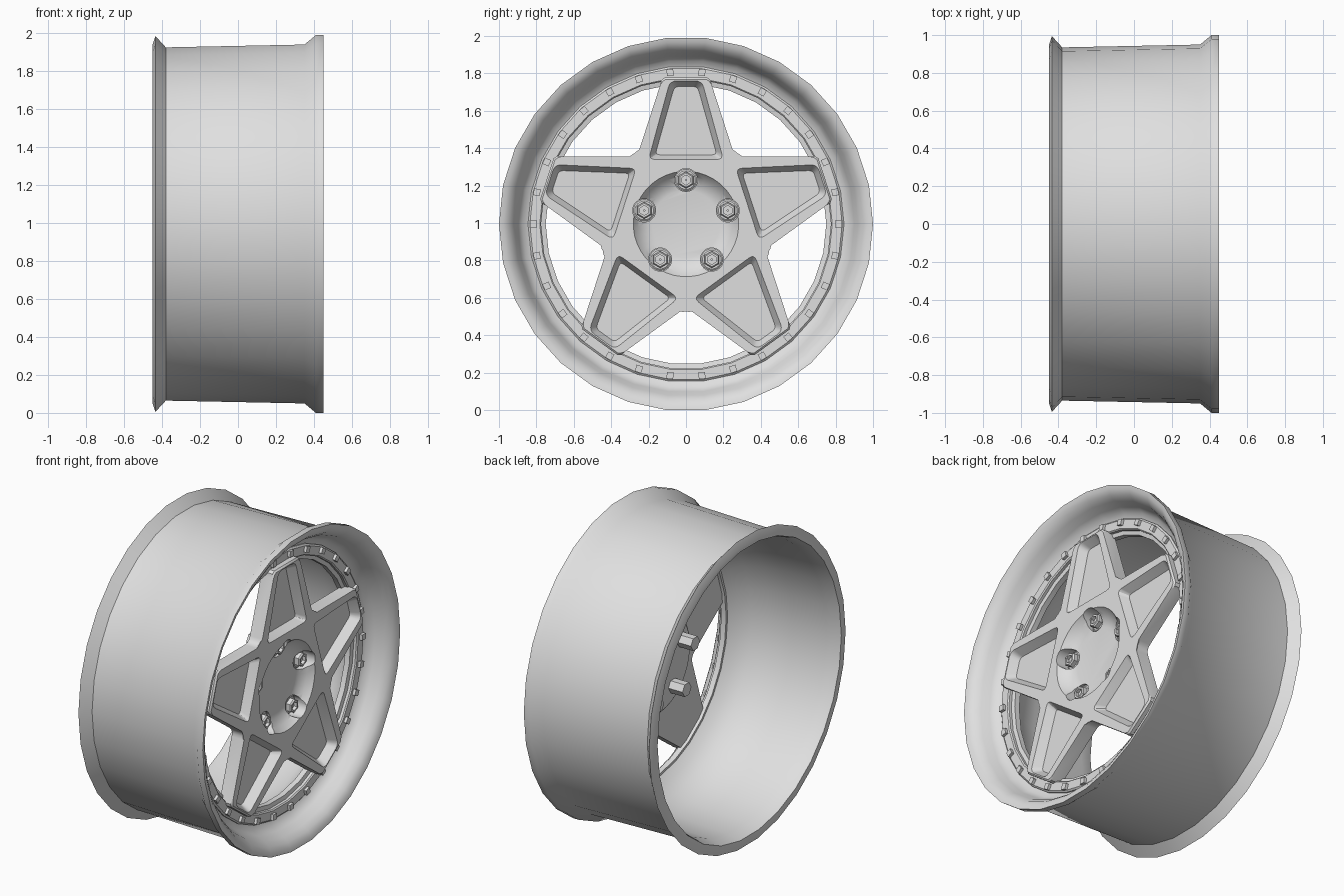
import bpy, bmesh
from math import sin, cos, pi, radians
from mathutils import Matrix, Vector

if "Cube" in bpy.data.objects:
    bpy.data.objects.remove(bpy.data.objects["Cube"])

SEG = 30            # sides of the rim
AXLE = cos(pi / SEG)  # axle height, rim resting on a flat side
FACE = 0.348        # front of the star
GREY = (0.74, 0.74, 0.74, 1)

metal = bpy.data.materials.new("light_grey_metal")
metal.use_nodes = True
metal.diffuse_color = GREY
metal.node_tree.nodes["Principled BSDF"].inputs["Base Color"].default_value = GREY


def polar(x, r, a):
    """Point around the axle; angle is measured from straight up."""
    return Vector((x, r * sin(a), AXLE + r * cos(a)))


def smooth(ob, angle=35):
    bpy.ops.object.select_all(action='DESELECT')
    ob.select_set(True)
    bpy.context.view_layer.objects.active = ob
    bpy.ops.object.shade_smooth_by_angle(angle=radians(angle))


def finish(bm, name, angle=35):
    bmesh.ops.recalc_face_normals(bm, faces=bm.faces)
    mesh = bpy.data.meshes.new(name)
    bm.to_mesh(mesh)
    bm.free()
    mesh.materials.append(metal)
    ob = bpy.data.objects.new(name, mesh)
    bpy.context.collection.objects.link(ob)
    smooth(ob, angle)
    return ob


def lathe(bm, profile, seg=SEG, centre=(0, 0), turn=0.5, closed=True):
    """Revolve (x, radius) points; open profiles get capped ends."""
    off = Vector((0, centre[0], centre[1]))
    rows = [[bm.verts.new(polar(x, r, 2 * pi * (i + turn) / seg) + off)
             for i in range(seg)] for x, r in profile]
    pairs = list(zip(rows, rows[1:]))
    if closed:
        pairs.append((rows[-1], rows[0]))
    else:
        bm.faces.new(rows[0])
        bm.faces.new(rows[-1])
    for a, b in pairs:
        for i in range(seg):
            j = (i + 1) % seg
            bm.faces.new((a[i], a[j], b[j], b[i]))


def rounded(points, radius, steps=4):
    """Round the corners of a flat polygon."""
    out = []
    for i, p in enumerate(points):
        p = Vector(p)
        u = (Vector(points[i - 1]) - p).normalized() * radius
        v = (Vector(points[(i + 1) % len(points)]) - p).normalized() * radius
        for s in range(steps + 1):
            t = s / steps
            out.append(p + u * (1 - t) ** 2 + v * t ** 2)
    return out


def loft(bm, x0, outline0, x1, outline1):
    """Solid between two outlines of (y, height) points."""
    a, b = [[bm.verts.new((x, p[0], AXLE + p[1])) for p in o]
            for x, o in ((x0, outline0), (x1, outline1))]
    bm.faces.new(a)
    bm.faces.new(b)
    for i in range(len(a)):
        j = (i + 1) % len(a)
        bm.faces.new((a[i], a[j], b[j], b[i]))


def spin(points, k):
    rot = Matrix.Rotation(-2 * pi * k / 5, 2)
    return [rot @ Vector(p) for p in points]


def cut(target, cutter):
    mod = target.modifiers.new("cut", 'BOOLEAN')
    mod.operation = 'DIFFERENCE'
    mod.solver = 'EXACT'
    mod.object = cutter
    bpy.context.view_layer.objects.active = target
    bpy.ops.object.modifier_apply(modifier=mod.name)
    bpy.data.objects.remove(cutter)


# Rim: barrel, flanges, dished front lip and tapering inside
bm = bmesh.new()
lathe(bm, [(-0.45, 0.93), (-0.45, 0.95), (-0.435, 0.995), (-0.38, 0.935),
           (0.35, 0.95), (0.41, 1.0), (0.45, 1.0), (0.445, 0.975),
           (0.425, 0.945), (0.39, 0.92), (0.34, 0.9), (0.3, 0.875),
           (0.285, 0.83), (0.27, 0.765), (0.24, 0.765), (0.2, 0.805),
           (0.13, 0.85), (0.02, 0.885), (-0.12, 0.9), (-0.36, 0.908), (-0.42, 0.92)])
finish(bm, "rim", 40)

# Bolted ring holding the centre, with a step inside
bm = bmesh.new()
lathe(bm, [(0.24, 0.75), (0.275, 0.75), (0.28, 0.775), (0.298, 0.775),
           (0.305, 0.782), (0.305, 0.835), (0.297, 0.845), (0.24, 0.845)])
finish(bm, "bolt_ring")

# Star shaped centre with fillets at the notches and tips
outline = []
for k in range(5):
    notch = rounded([(-0.67, 0.36), (-0.262, 0.36), (-0.135, 0.75)], 0.04)[5:10]
    tip = [(-0.137, 0.745), (-0.133, 0.768), (-0.115, 0.782),
           (0.115, 0.782), (0.133, 0.768), (0.137, 0.745)]
    outline += spin(notch + tip, k)
bm = bmesh.new()
loft(bm, 0.26, outline, FACE, outline)
front_edges = [e for e in bm.edges if all(v.co.x > FACE - 0.01 for v in e.verts)]
bmesh.ops.bevel(bm, geom=front_edges, offset=0.01, segments=1, affect='EDGES')
star = finish(bm, "star_centre")

# Tapered pockets in the spokes
wide = rounded([(-0.2, 0.345), (0.2, 0.345), (0.085, 0.765), (-0.085, 0.765)], 0.035)
narrow = rounded([(-0.165, 0.37), (0.165, 0.37), (0.062, 0.735), (-0.062, 0.735)], 0.025)
bm = bmesh.new()
for k in range(5):
    grow = [w + (w - n) * 0.4 for w, n in zip(wide, narrow)]
    loft(bm, FACE - 0.055, spin(narrow, k), FACE + 0.022, spin(grow, k))
cut(star, finish(bm, "pocket_cutter"))

# Hub bowl
bm = bmesh.new()
lathe(bm, [(0.278, 0.18), (0.284, 0.21), (0.31, 0.255), (FACE, 0.282), (0.39, 0.31)],
      40, closed=False)
cut(star, finish(bm, "bowl_cutter"))

# Lug seats
lugs = [(0.235 * sin(2 * pi * k / 5), 0.235 * cos(2 * pi * k / 5)) for k in range(5)]
bm = bmesh.new()
for c in lugs:
    lathe(bm, [(0.2, 0.062), (0.40, 0.062)], 20, c, closed=False)
cut(star, finish(bm, "seat_cutter"))
smooth(star, 30)

# Mounting pad behind the hub
bm = bmesh.new()
lathe(bm, [(0.19, 0.08), (0.19, 0.31), (0.197, 0.32), (0.262, 0.32), (0.262, 0.08)], 40)
finish(bm, "mounting_pad")

# Lug nuts with collars, sockets and studs at the back
bm = bmesh.new()
for c in lugs:
    lathe(bm, [(0.25, 0.058), (0.266, 0.058), (0.272, 0.05)], 20, c, closed=False)
    lathe(bm, [(0.265, 0.045), (0.298, 0.045), (0.306, 0.038), (0.306, 0.026),
               (0.285, 0.026), (0.285, 0.004), (0.265, 0.004)], 6, c, 0)
    lathe(bm, [(0.09, 0.045), (0.2, 0.045)], 6, c, closed=False)
finish(bm, "lug_nuts")

# Small square bolts around the ring
bm = bmesh.new()
for i in range(SEG):
    a = 2 * pi * (i + 0.5) / SEG
    place = (Matrix.Translation(polar(0.308, 0.815, a))
             @ Matrix.Rotation(-a, 4, 'X') @ Matrix.Diagonal((0.03, 0.036, 0.036, 1)))
    bmesh.ops.create_cube(bm, size=1, matrix=place)
finish(bm, "ring_bolts")
